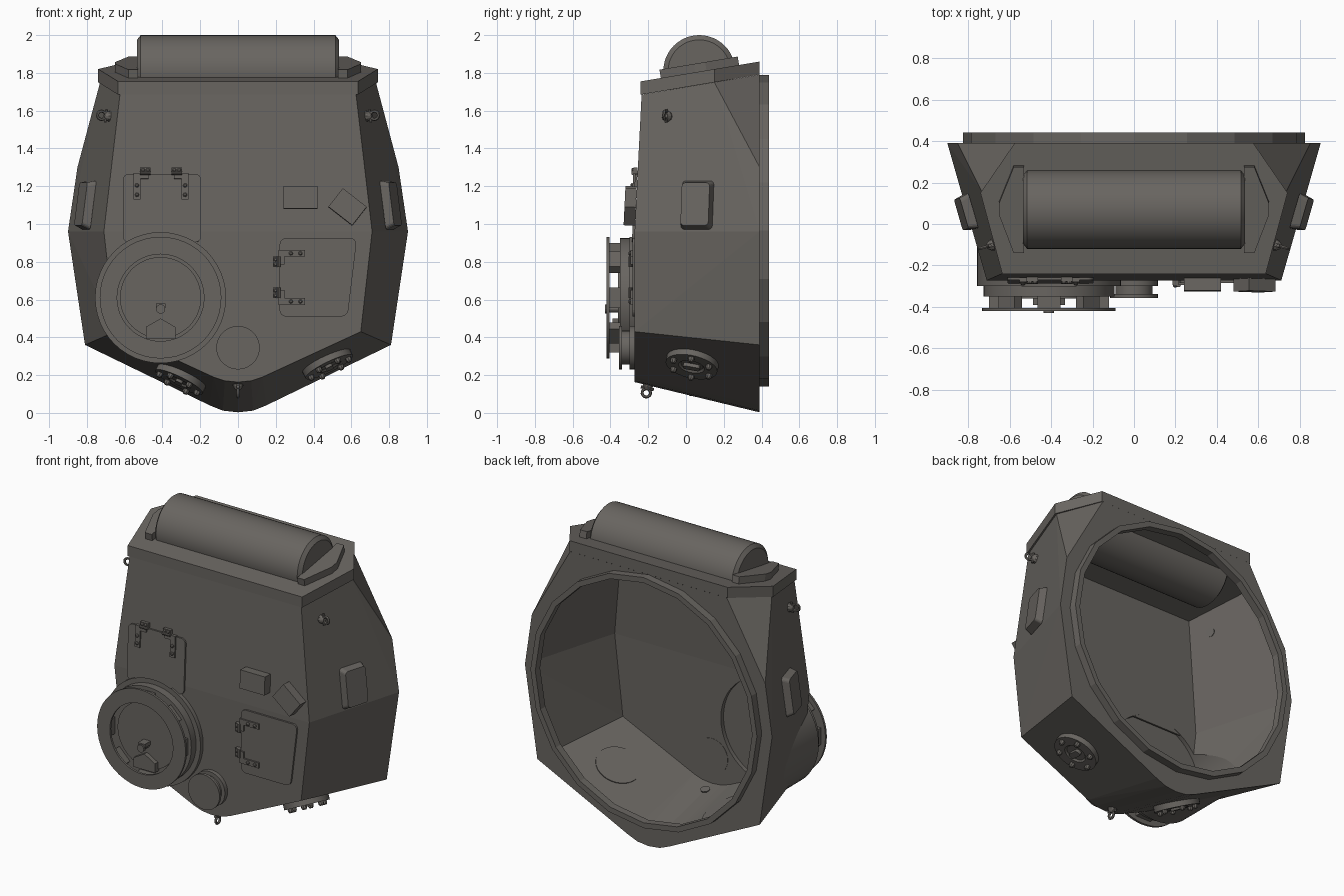
import bpy, bmesh, math
from mathutils import Matrix, Vector

cube = bpy.data.objects.get("Cube")
if cube:
    bpy.data.objects.remove(cube)

metal = bpy.data.materials.new("dark_warm_grey")
metal.use_nodes = True
metal.diffuse_color = (0.14, 0.13, 0.118, 1)
metal.node_tree.nodes["Principled BSDF"].inputs["Base Color"].default_value = metal.diffuse_color

FRONT, UP, BACK = Vector((0, -1, 0)), Vector((0, 0, 1)), Vector((0, 1, 0))


def frame(loc, normal, up):
    """Local z along normal, local y near up."""
    z = Vector(normal).normalized()
    x = Vector(up).cross(z).normalized()
    m = Matrix((x, z.cross(x), z)).transposed().to_4x4()
    m.translation = loc
    return m


def finish(name, bm, smooth=False):
    bmesh.ops.recalc_face_normals(bm, faces=bm.faces)
    mesh = bpy.data.meshes.new(name)
    bm.to_mesh(mesh)
    bm.free()
    mesh.materials.append(metal)
    ob = bpy.data.objects.new(name, mesh)
    bpy.context.collection.objects.link(ob)
    if smooth:
        bpy.ops.object.select_all(action='DESELECT')
        ob.select_set(True)
        bpy.context.view_layer.objects.active = ob
        bpy.ops.object.shade_smooth_by_angle(angle=math.radians(30))
    return ob


def hull(name, half):
    bm = bmesh.new()
    for x, y, z in half:
        for s in ((1, -1) if x else (1,)):
            bm.verts.new((s * x, y, z))
    bmesh.ops.convex_hull(bm, input=bm.verts)
    bmesh.ops.dissolve_limit(bm, angle_limit=0.03, verts=bm.verts, edges=bm.edges)
    return finish(name, bm)


def lathe(name, profile, m, n=32, closed=False):
    bm = bmesh.new()
    rings = [[bm.verts.new(m @ Vector((r * math.cos(a), r * math.sin(a), h)))
              for a in (math.tau * i / n for i in range(n))] for r, h in profile]
    pairs = list(zip(rings, rings[1:]))
    if closed:
        pairs.append((rings[-1], rings[0]))
    else:
        bm.faces.new(rings[0])
        bm.faces.new(rings[-1])
    for a, b in pairs:
        for i in range(n):
            j = (i + 1) % n
            bm.faces.new((a[i], a[j], b[j], b[i]))
    return finish(name, bm, n > 24)


def prism(name, pts, depth, m, round_=0, taper=1):
    bm = bmesh.new()
    c = sum((Vector(p) for p in pts), Vector((0, 0))) / len(pts)
    low = [bm.verts.new((x, y, 0)) for x, y in pts]
    top = [bm.verts.new((*(c + (Vector(p) - c) * taper), depth)) for p in pts]
    bm.faces.new(low)
    bm.faces.new(top)
    walls = []
    for i in range(len(pts)):
        j = (i + 1) % len(pts)
        f = bm.faces.new((low[i], low[j], top[j], top[i]))
        walls.append(next(e for e in f.edges if set(e.verts) == {low[i], top[i]}))
    if round_:
        bmesh.ops.bevel(bm, geom=walls, offset=round_, segments=4, profile=0.5, affect='EDGES')
    bm.transform(m)
    return finish(name, bm)


def rect(x0, y0, x1, y1):
    return [(x0, y0), (x1, y0), (x1, y1), (x0, y1)]


# Hollow body with the hatch boss merged into it
hull_pts = [(.625, -.235, 1.685), (.73, .15, 1.75), (.57, .39, 1.79), (.85, .39, 1.3),
            (.9, .39, .96), (.71, -.272, .96), (.65, -.272, .43), (.81, .39, .36),
            (.13, -.272, .19), (.15, .39, .04), (.07, -.272, .17), (.08, .39, .012),
            (0, -.272, .163), (0, .39, .003)]
body = hull("body_shell", hull_pts)
boss = lathe("boss_helper", [(.347, -.2), (.347, .3)], frame((-.41, 0, .61), FRONT, UP), 48)
mod = body.modifiers.new("boss", 'BOOLEAN')
mod.operation, mod.solver, mod.object = 'UNION', 'EXACT', boss
bpy.context.view_layer.objects.active = body
bpy.ops.object.modifier_apply(modifier=mod.name)
bpy.data.objects.remove(boss)

# Open the top under the cap, and cut the round opening in the back
bm = bmesh.new()
bm.from_mesh(body.data)
bm.normal_update()
bmesh.ops.delete(bm, geom=[f for f in bm.faces if f.normal.z > .9], context='FACES')
bmesh.ops.delete(bm, geom=[f for f in bm.faces if f.normal.y > .99], context='FACES_ONLY')
rim = [e for e in bm.edges if all(abs(v.co.y - .39) < .001 for v in e.verts)]
ring = bmesh.ops.create_circle(bm, segments=20, radius=.79,
                               matrix=frame((0, .39, .965), BACK, UP))["verts"]
rim += list({e for v in ring for e in v.link_edges})
bmesh.ops.triangle_fill(bm, edges=rim, use_beauty=True, normal=BACK)
bm.to_mesh(body.data)
bm.free()
lathe("back_ring", [(.79, 0), (.825, 0), (.825, .05), (.79, .05)],
      frame((0, .39, .965), BACK, UP), 20, True)

# Sloped roof cap
SLOPE = .167
cap = [(.635, -.24), (.74, .15), (.575, .39)]
hull("roof_cap", [(x, y, z + SLOPE * (y + .24)) for x, y in cap for z in (1.685, 1.755)])

# Roof drum and its end brackets
lathe("roof_drum", [(.165, -.535), (.19, -.515), (.19, .515), (.165, .535)],
      frame((0, .07, 1.81), (1, 0, 0), UP), 48)
roof = frame((0, 0, 1.795), (0, -SLOPE, 1), (0, 1, SLOPE))
for s in (1, -1):
    prism("drum_bracket", [(s * x, y) for x, y in ((.53, .285), (.58, .285), (.65, .11), (.65, .05),
                                                   (.58, -.135), (.53, -.135))], .045, roof)

# Round front hatch: drum, spacers, outer ring, latch
hatch = frame((-.41, -.3, .61), FRONT, UP)
lathe("hatch_drum", [(.315, 0), (.315, .05), (.215, .05), (.215, .06)], hatch, 48)
lathe("hatch_ring", [(.23, .105), (.322, .105), (.322, .12), (.23, .12)], hatch, 48, True)
for i in range(8):
    turn = hatch @ Matrix.Rotation(math.tau * i / 8, 4, 'Z')
    prism("hatch_spacer", rect(.24, -.055, .29, .055), .06, turn @ Matrix.Translation((0, 0, .048)))
prism("hatch_handle", [(-.078, -.215), (.078, -.215), (.078, -.155), (0, -.11), (-.078, -.155)],
      .09, hatch)
lathe("latch_spindle", [(.018, .05), (.018, .11), (.025, .11), (.025, .13)],
      hatch @ Matrix.Translation((0, -.06, 0)), 12)
prism("latch_lug", rect(-.025, -.055, .025, -.03), .12, hatch)

# Small round port below
lathe("lower_port", [(.115, 0), (.115, .03), (.09, .03), (.09, .068), (.115, .068), (.115, .086)],
      frame((0, -.27, .345), FRONT, UP), 32)

# Access panels on the front plate
low_front = frame((0, -.272, 0), FRONT, UP)
high_front = frame((0, -.318, 0), (0, -1, .048), (0, .048, 1))
prism("upper_panel", rect(-.61, .905, -.195, 1.265), .012, high_front, .03)
prism("lower_panel", [(.22, .51), (.58, .51), (.63, .925), (.22, .925)], .012, low_front, .035)


def hinge(m, x, y, s, spin):
    m = m @ Matrix.Translation((x, y, 0)) @ Matrix.Rotation(spin, 4, 'Z')
    prism("hinge_leaf", [(s * a, b) for a, b in ((-.018, -.12), (.018, -.12), (.018, -.01),
                                                 (.06, -.01), (.06, .02), (-.018, .02))], .022, m)
    prism("hinge_plate", rect(s * .045 - .028, .02, s * .045 + .028, .05), .022, m)
    lathe("hinge_pin", [(.011, -.028), (.011, .028)],
          m @ Matrix.Translation((s * .045, .02, .022)) @ Matrix.Rotation(math.pi / 2, 4, 'Y'), 10)
    for bx, by in ((0, -.095), (0, -.045), (s * .032, .037), (s * .058, .037)):
        lathe("hinge_bolt", [(.011, 0), (.011, .028), (.006, .033)],
              m @ Matrix.Translation((bx, by, 0)), 8)


hinge(high_front, -.535, 1.25, 1, 0)
hinge(high_front, -.28, 1.25, -1, 0)
hinge(low_front, .235, .845, -1, math.pi / 2)
hinge(low_front, .235, .59, 1, math.pi / 2)

# Viewer boxes
prism("viewer_box", rect(.24, 1.08, .42, 1.2), .06, high_front)
tilt = high_front @ Matrix.Translation((.58, 1.09, 0)) @ Matrix.Rotation(math.radians(-38), 4, 'Z')
prism("tilted_viewer_box", rect(-.08, -.062, .08, .062), .06, tilt)

# Side blisters, lifting eyes and underside flanges


def eye(m):
    lathe("eye_base", [(.03, -.005), (.026, .012), (.012, .03)], m, 10)
    loop = [(.022 + .008 * math.cos(a), .008 * math.sin(a))
            for a in (math.tau * i / 6 for i in range(6))]
    lathe("eye_loop", loop, m @ Matrix.Translation((0, 0, .045))
          @ Matrix.Rotation(math.pi / 2, 4, 'Y'), 16, True)
    lathe("eye_pin", [(.008, -.035), (.008, .035)],
          m @ Matrix.Translation((0, 0, .02)) @ Matrix.Rotation(math.pi / 2, 4, 'X'), 8)


def flange(x):
    s = math.copysign(1, x)
    z = .27 + (abs(x) - .47) * .47
    m = frame((x, .035, z), (s * .43, -.2, -.88), BACK)
    lathe("flange_disc", [(.14, -.01), (.14, .03), (.07, .03), (.06, .02)], m, 32)
    prism("flange_key", rect(-.02, -.045, .02, .045), .04, m, .015)
    for i in range(6):
        lathe("flange_bolt", [(.017, 0), (.017, .045), (.01, .055)],
              m @ Matrix.Rotation(math.tau * i / 6, 4, 'Z') @ Matrix.Translation((.11, 0, 0)), 8)


for s in (1, -1):
    side = frame((s * .79, .06, 1.1), (s, -.288, .135), UP)
    prism("side_blister", rect(-.087, -.13, .087, .13), .045, side, .02, .88)
    eye(frame((s * .68, -.1, 1.57), (s, -.288, .135), UP))
flange(.47)
flange(-.3)
eye(frame((0, -.2, .15), (0, -.23, -1), BACK))
